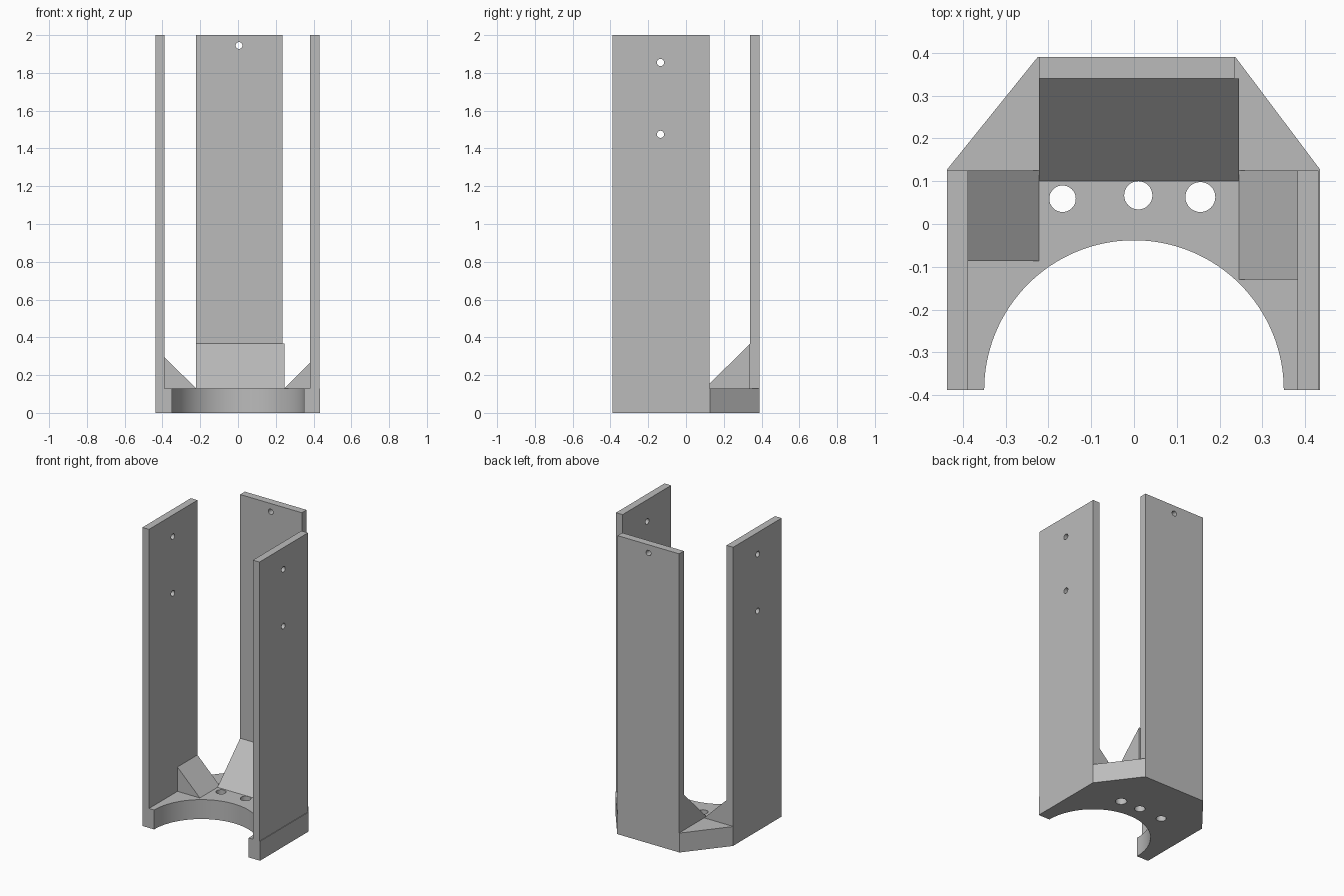
import bpy
import bmesh
from math import cos, sin, pi, radians
from mathutils import Vector

cube = bpy.data.objects.get("Cube")
if cube:
    bpy.data.objects.remove(cube, do_unlink=True)

grey = bpy.data.materials.new("plain grey")
grey.use_nodes = True
grey.diffuse_color = (0.5, 0.5, 0.5, 1)
grey.node_tree.nodes["Principled BSDF"].inputs["Base Color"].default_value = (0.5, 0.5, 0.5, 1)

BASE_TOP = 0.13
HEIGHT = 2.0


def prism(name, outline, sweep):
    """Extrude a closed planar outline along a vector."""
    bm = bmesh.new()
    face = bm.faces.new([bm.verts.new(p) for p in outline])
    result = bmesh.ops.extrude_face_region(bm, geom=[face])
    moved = [v for v in result["geom"] if isinstance(v, bmesh.types.BMVert)]
    bmesh.ops.translate(bm, verts=moved, vec=Vector(sweep))
    bmesh.ops.recalc_face_normals(bm, faces=bm.faces)
    mesh = bpy.data.meshes.new(name)
    bm.to_mesh(mesh)
    bm.free()
    mesh.materials.append(grey)
    obj = bpy.data.objects.new(name, mesh)
    bpy.context.collection.objects.link(obj)
    return obj


def panel(name, x0, x1, y0, y1):
    """Upright plate standing on the base."""
    corners = [(x0, y0), (x1, y0), (x1, y1), (x0, y1)]
    return prism(name, [(x, y, BASE_TOP) for x, y in corners], (0, 0, HEIGHT - BASE_TOP))


def drill(obj, centre, radius, axis):
    """Cut a round hole through a part along an axis."""
    turn = {"x": (0, pi / 2, 0), "y": (pi / 2, 0, 0), "z": (0, 0, 0)}[axis]
    bpy.ops.mesh.primitive_cylinder_add(vertices=32, radius=radius, depth=0.4,
                                        location=centre, rotation=turn)
    cutter = bpy.context.object
    cutter.name = "hole_cutter"
    cutter.data.materials.append(grey)
    mod = obj.modifiers.new("hole", "BOOLEAN")
    mod.operation = "DIFFERENCE"
    mod.solver = "EXACT"
    mod.object = cutter
    bpy.ops.object.select_all(action="DESELECT")
    bpy.context.view_layer.objects.active = obj
    obj.select_set(True)
    bpy.ops.object.modifier_apply(modifier=mod.name)
    bpy.data.objects.remove(cutter, do_unlink=True)


# Base: chamfered slab with a half-round bay in the front
bay = [(0.35 * cos(pi * i / 64), -0.388 + 0.35 * sin(pi * i / 64), 0) for i in range(65)]
rim = [(-0.437, -0.388), (-0.437, 0.127), (-0.225, 0.39),
       (0.237, 0.39), (0.435, 0.127), (0.435, -0.388)]
base = prism("base", bay + [(x, y, 0) for x, y in rim], (0, 0, BASE_TOP))
for x, y, r in [(-0.167, 0.059, 0.031), (0.01, 0.067, 0.033), (0.155, 0.063, 0.035)]:
    drill(base, (x, y, 0.07), r, "z")

# Three upright panels with screw holes
right_panel = panel("right_panel", -0.437, -0.388, -0.388, 0.125)
left_panel = panel("left_panel", 0.382, 0.431, -0.388, 0.125)
back_panel = panel("back_panel", -0.222, 0.235, 0.34, 0.39)
for side, x in ((right_panel, -0.41), (left_panel, 0.41)):
    for z in (1.855, 1.475):
        drill(side, (x, -0.135, z), 0.019, "x")
drill(back_panel, (0.005, 0.365, 1.945), 0.018, "y")

# Triangular gussets bracing the panels
prism("right_gusset", [(-0.388, -0.087, BASE_TOP), (-0.222, -0.087, BASE_TOP),
                       (-0.388, -0.087, 0.293)], (0, 0.212, 0))
prism("left_gusset", [(0.382, -0.13, BASE_TOP), (0.245, -0.13, BASE_TOP),
                      (0.382, -0.13, 0.267)], (0, 0.255, 0))
prism("back_gusset", [(-0.222, 0.34, BASE_TOP), (-0.222, 0.1, BASE_TOP),
                      (-0.222, 0.34, 0.367)], (0.467, 0, 0))

# Smooth the round surfaces, keep corners sharp
bpy.ops.object.select_all(action="DESELECT")
for obj in (base, right_panel, left_panel, back_panel):
    obj.select_set(True)
bpy.context.view_layer.objects.active = base
bpy.ops.object.shade_smooth_by_angle(angle=radians(30))
